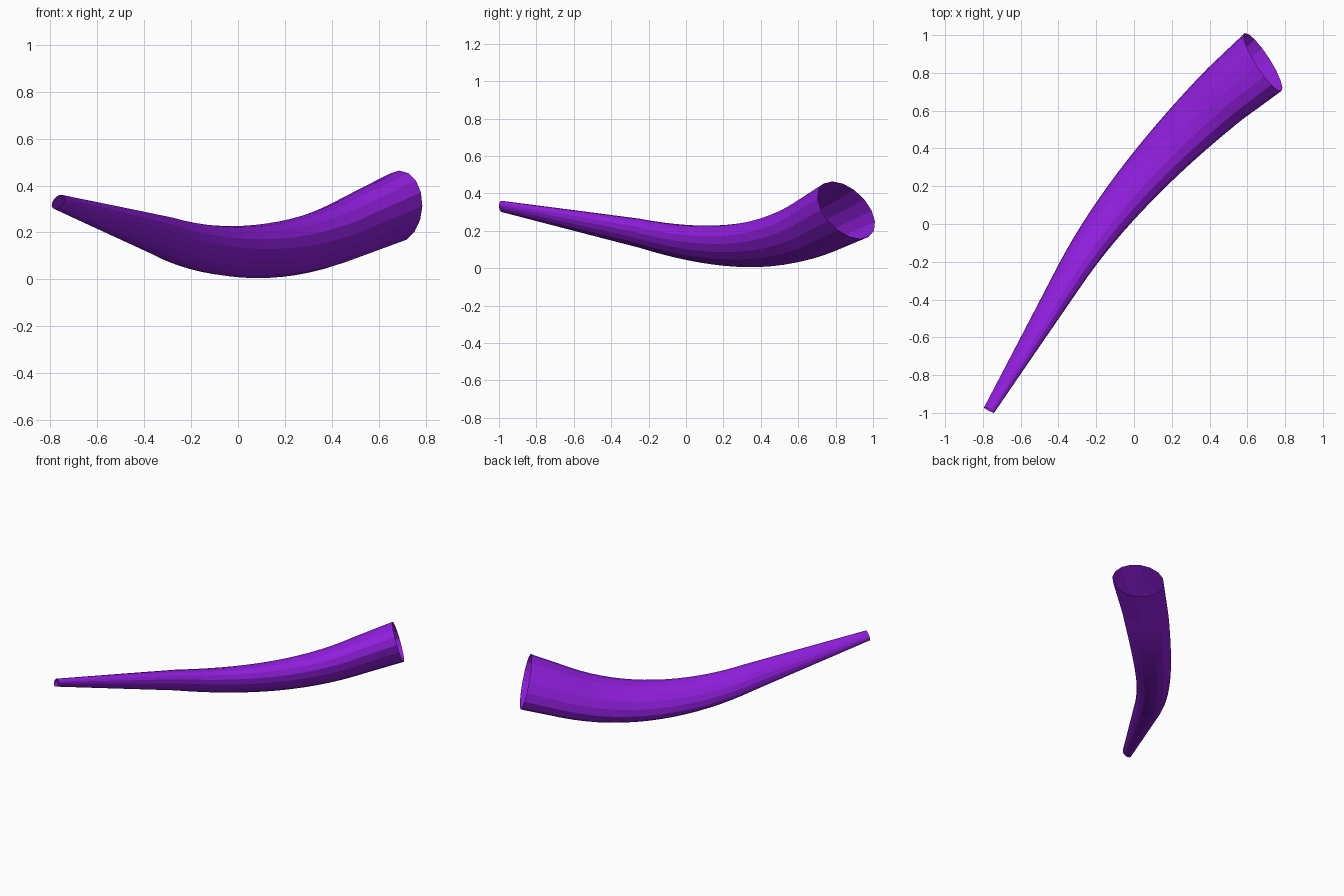
import bpy, bmesh, math
from mathutils import Vector

if "Cube" in bpy.data.objects:
    bpy.data.objects.remove(bpy.data.objects["Cube"])

SIDES = 16
purple = bpy.data.materials.new("purple")
purple.diffuse_color = (0.28, 0.013, 0.72, 1)
purple.use_nodes = True
purple.node_tree.nodes["Principled BSDF"].inputs["Base Color"].default_value = purple.diffuse_color

# Centre line: straight narrow part, a bend, then a straight wide part
TIP = Vector((-0.767, -0.985, 0.33))
A = Vector((-0.325, -0.25, 0.187))
B = Vector((-0.11, 0.10, 0.10))
C = Vector((0.19, 0.42, 0.083))
D = Vector((0.483, 0.69, 0.222))
MOUTH = Vector((0.683, 0.857, 0.31))
MOUTH_FACING = Vector((0.77, 0.59, 0.26)).normalized()
R_TIP, R_MOUTH = 0.031, 0.172
LONG, SHORT = 1.16, 0.785          # oval cross-section
TURN_TIP, TURN_MOUTH = math.radians(45), math.radians(35)


def bend(t):
    u = 1 - t
    return A * u**3 + B * 3 * u * u * t + C * 3 * u * t * t + D * t**3


path = [TIP.lerp(A, i / 4) for i in range(4)]
path += [bend(i / 16) for i in range(17)]
path += [D.lerp(MOUTH, i / 2) for i in (1, 2)]

# Running length drives the even taper
length = [0.0]
for p, q in zip(path, path[1:]):
    length.append(length[-1] + (q - p).length)

# Sweep a slanted oval ring along the path, both ends open
bm = bmesh.new()
rings = []
last = len(path) - 1
for i, p in enumerate(path):
    if i == last:
        tangent = MOUTH_FACING
    else:
        tangent = (path[i + 1] - path[max(i - 1, 0)]).normalized()
    side = tangent.cross(Vector((0, 0, 1))).normalized()
    up = side.cross(tangent)
    f = length[i] / length[-1]
    r = R_TIP + (R_MOUTH - R_TIP) * f
    turn = TURN_TIP + (TURN_MOUTH - TURN_TIP) * f
    major = (math.cos(turn) * side + math.sin(turn) * up) * r * LONG
    minor = (math.cos(turn) * up - math.sin(turn) * side) * r * SHORT
    ring = []
    for k in range(SIDES):
        a = 2 * math.pi * k / SIDES
        ring.append(bm.verts.new(p + math.cos(a) * major + math.sin(a) * minor))
    rings.append(ring)
for r0, r1 in zip(rings, rings[1:]):
    for k in range(SIDES):
        n = (k + 1) % SIDES
        bm.faces.new((r0[k], r0[n], r1[n], r1[k]))

mesh = bpy.data.meshes.new("horn")
bm.normal_update()
bm.to_mesh(mesh)
bm.free()
mesh.materials.append(purple)
horn = bpy.data.objects.new("horn", mesh)
bpy.context.collection.objects.link(horn)
